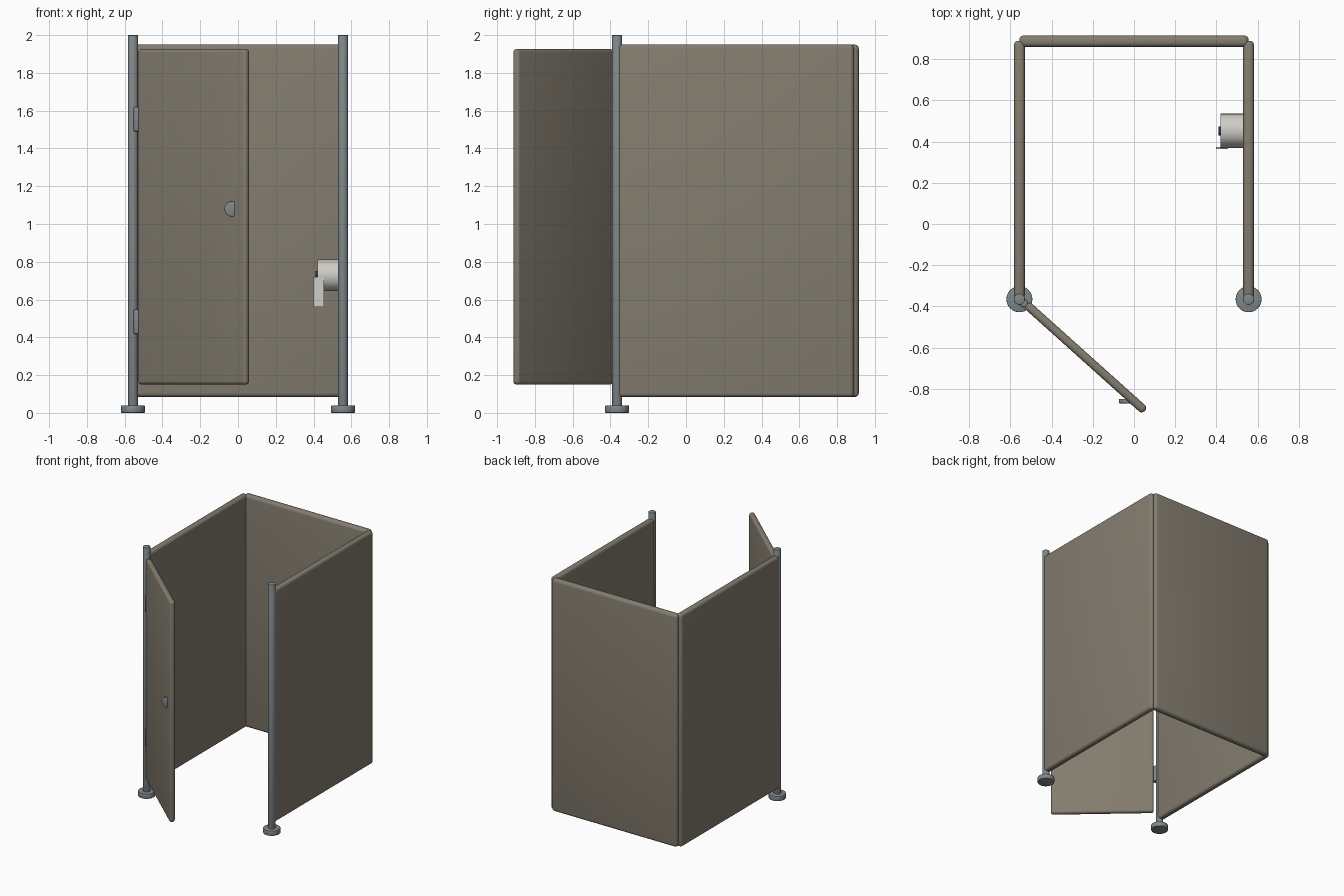
import bpy
from math import radians, pi

if "Cube" in bpy.data.objects:
    bpy.data.objects.remove(bpy.data.objects["Cube"])


def material(name, rgb):
    m = bpy.data.materials.new(name)
    m.diffuse_color = (*rgb, 1)
    m.use_nodes = True
    m.node_tree.nodes["Principled BSDF"].inputs["Base Color"].default_value = m.diffuse_color
    return m


PANEL = material("warm_grey_panel", (0.23, 0.205, 0.16))
METAL = material("metal", (0.22, 0.25, 0.26))
PAPER = material("paper", (0.62, 0.61, 0.57))
DARK = material("dark_spindle", (0.03, 0.03, 0.03))


def finish(name, mat, bevel, segments):
    ob = bpy.context.object
    ob.name = name
    ob.data.materials.append(mat)
    bpy.ops.object.transform_apply(location=False, rotation=False, scale=True)
    if bevel:
        mod = ob.modifiers.new("rounded_edges", 'BEVEL')
        mod.width = bevel
        mod.segments = segments
        mod.limit_method = 'ANGLE'
        mod.angle_limit = radians(40)
        bpy.ops.object.modifier_apply(modifier=mod.name)
    bpy.ops.object.shade_smooth_by_angle(angle=radians(35))
    return ob


def box(name, loc, size, mat, bevel=0, segments=4, turn=0):
    bpy.ops.mesh.primitive_cube_add(size=1, location=loc, rotation=(0, 0, turn))
    bpy.context.object.scale = size
    return finish(name, mat, bevel, segments)


def cylinder(name, loc, r, depth, mat, rot=(0, 0, 0), bevel=0, sides=32):
    bpy.ops.mesh.primitive_cylinder_add(vertices=sides, radius=r, depth=depth,
                                        location=loc, rotation=rot)
    return finish(name, mat, bevel, 2)


X = 0.556           # post distance from the middle
POST_Y = -0.365

# Posts, feet and side panels
for side, s in (("left", -1), ("right", 1)):
    cylinder(side + "_post", (s * X, POST_Y, 1.0), 0.027, 2.0, METAL, bevel=0.003)
    cylinder(side + "_foot", (s * X, POST_Y, 0.02), 0.063, 0.04, METAL, bevel=0.004)
    box(side + "_panel", (s * X, 0.262, 1.017), (0.052, 1.254, 1.866), PANEL, 0.02)

# Back panel
box("back_panel", (0, 0.887, 1.017), (1.112, 0.056, 1.866), PANEL, 0.022)

# Door standing open
box("door", (-0.234, -0.649, 1.038), (0.77, 0.042, 1.776), PANEL, 0.018,
    turn=radians(-41.9))

# Hinges between left post and door
for name, z in (("lower_hinge", 0.483), ("upper_hinge", 1.555)):
    cylinder(name, (-0.534, -0.385, z), 0.02, 0.13, METAL, bevel=0.005, sides=24)

# Round latch knob, partly sunk in the door
cylinder("door_latch", (-0.032, -0.859, 1.08), 0.04, 0.022, METAL,
         rot=(pi / 2, 0, 0), bevel=0.002)

# Paper roll with spindle and hanging sheet on the right wall
ALONG_X = (0, pi / 2, 0)
cylinder("paper_roll", (0.478, 0.452, 0.728), 0.083, 0.116, PAPER, rot=ALONG_X, sides=40)
cylinder("roll_spindle", (0.47, 0.452, 0.73), 0.022, 0.12, DARK, rot=ALONG_X, sides=20)
box("hanging_sheet", (0.427, 0.369, 0.64), (0.056, 0.008, 0.16), PAPER)
